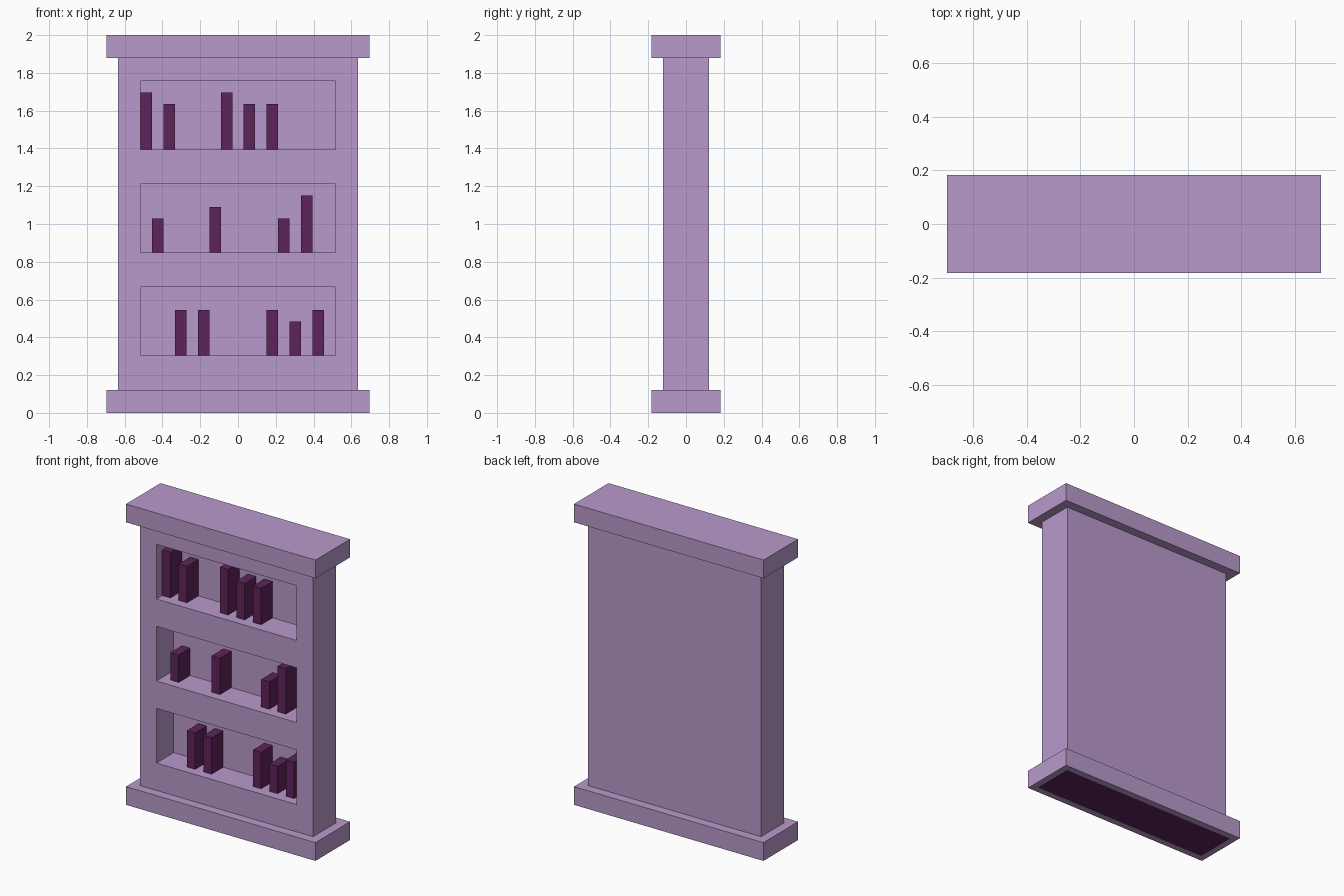
import bpy, bmesh
from mathutils import Vector

if "Cube" in bpy.data.objects:
    bpy.data.objects.remove(bpy.data.objects["Cube"])

U = 2 / 33  # modelling unit: the bookcase is 33 units tall


def material(name, rgb):
    m = bpy.data.materials.new(name)
    m.diffuse_color = (*rgb, 1)
    m.use_nodes = True
    m.node_tree.nodes["Principled BSDF"].inputs["Base Color"].default_value = m.diffuse_color
    return m


LILAC = material("lilac", (0.485, 0.322, 0.597))
PLUM = material("dark plum", (0.112, 0.017, 0.104))


def box_mesh(x0, x1, y0, y1, z0, z1):
    """Box given by its limits in units."""
    bm = bmesh.new()
    bmesh.ops.create_cube(bm, size=1)
    for v in bm.verts:
        v.co = Vector((x1 if v.co.x > 0 else x0,
                       y1 if v.co.y > 0 else y0,
                       z1 if v.co.z > 0 else z0)) * U
    bm.normal_update()
    return bm


def finish(bm, name, *mats):
    me = bpy.data.meshes.new(name)
    bm.to_mesh(me)
    bm.free()
    for m in mats:
        me.materials.append(m)
    ob = bpy.data.objects.new(name, me)
    bpy.context.collection.objects.link(ob)
    return ob


SHELF_FLOORS = (5, 14, 23)
SHELF_H = 6

# Body with three recesses sunk into the front
body = box_mesh(-10.5, 10.5, -2, 2, 2, 31)
cuts = [((x, 0, 0), (1, 0, 0)) for x in (-8.5, 8.5)]
cuts += [((0, 0, z + h), (0, 0, 1)) for z in SHELF_FLOORS for h in (0, SHELF_H)]
for co, no in cuts:
    bmesh.ops.bisect_plane(body, geom=body.verts[:] + body.edges[:] + body.faces[:],
                           plane_co=Vector(co) * U, plane_no=no)
body.normal_update()


def is_opening(f):
    c = f.calc_center_median() / U
    return (f.normal.y < -0.9 and abs(c.x) < 1
            and any(z < c.z < z + SHELF_H for z in SHELF_FLOORS))


bmesh.ops.inset_individual(body, faces=[f for f in body.faces if is_opening(f)],
                           thickness=0, depth=-3 * U)
finish(body, "bookcase_body", LILAC)

# Top cornice
finish(box_mesh(-11.5, 11.5, -3, 3, 31, 33), "cornice", LILAC)

# Plinth with a dark inset panel underneath
plinth = box_mesh(-11.5, 11.5, -3, 3, 0, 2)
under = [f for f in plinth.faces if f.normal.z < -0.9]
bmesh.ops.inset_region(plinth, faces=under, thickness=U, depth=0)
for f in plinth.faces:
    c = f.calc_center_median()
    if f.normal.z < -0.9 and c.xy.length < 0.01:
        f.material_index = 1
finish(plinth, "plinth", LILAC, PLUM)

# Books: (slot along the shelf, height) for each shelf, bottom to top
BOOKS = (
    ((3, 4), (5, 4), (11, 4), (13, 3), (15, 4)),
    ((1, 3), (6, 4), (12, 3), (14, 5)),
    ((0, 5), (2, 4), (7, 5), (9, 4), (11, 4)),
)
for z, row in zip(SHELF_FLOORS, BOOKS):
    for slot, h in row:
        x = slot - 8.5
        finish(box_mesh(x, x + 1, -1, 1, z, z + h), "book", PLUM)
